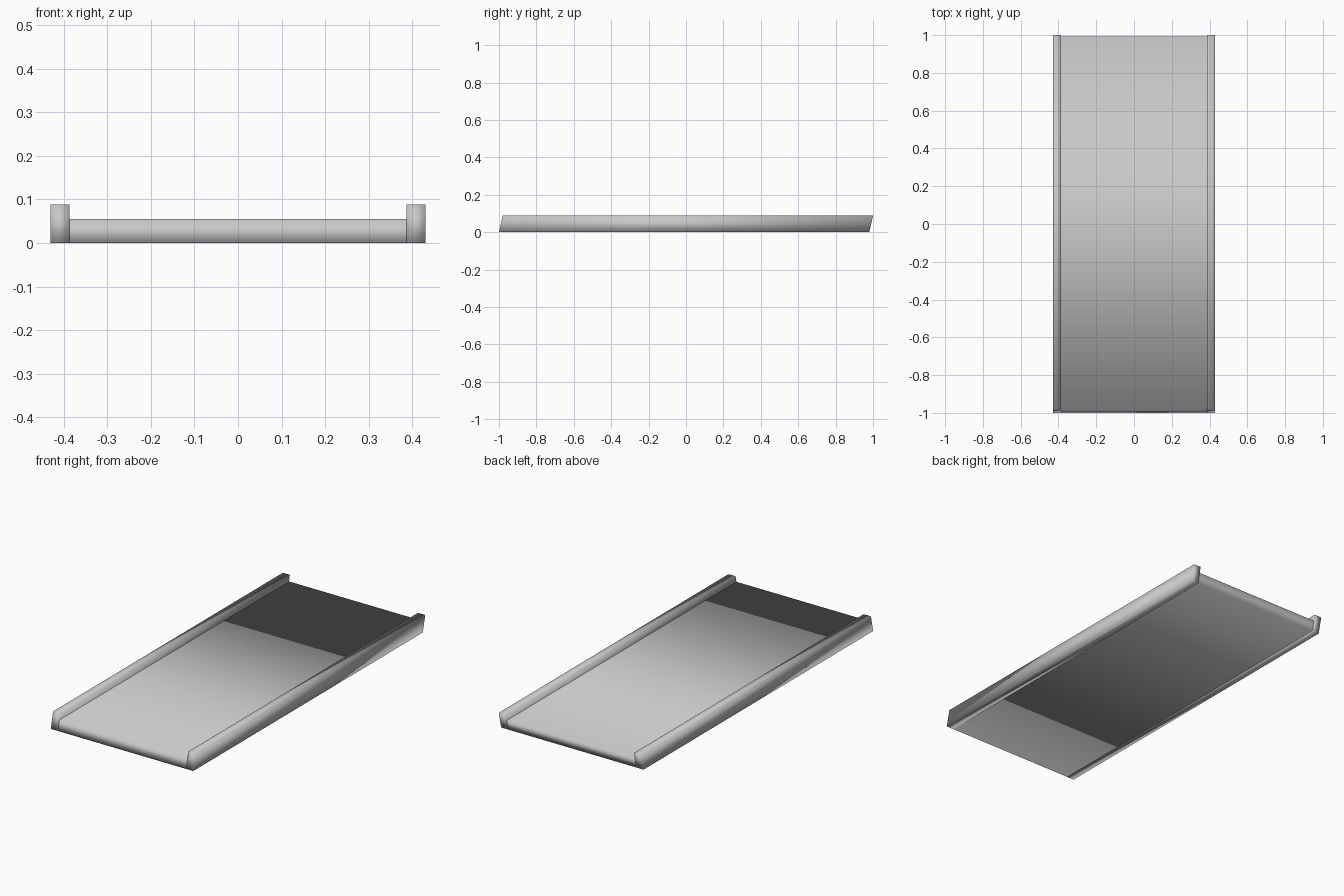
import bpy
import bmesh

# Remove the default cube
cube = bpy.data.objects.get("Cube")
if cube:
    bpy.data.objects.remove(cube, do_unlink=True)

HALF_WIDTH = 0.43
INNER = 0.387
RAIL_TOP = 0.088
DECK_TOP = 0.055
LEAN = 0.02  # how far the raked ends lean back over the rail height

grey = bpy.data.materials.new("plain grey")
grey.use_nodes = True
grey.diffuse_color = (0.58, 0.58, 0.58, 1)
grey.node_tree.nodes["Principled BSDF"].inputs["Base Color"].default_value = (0.58, 0.58, 0.58, 1)


def raked_bar(name, x0, x1, height, open_sides=False):
    """Long bar with parallel leaning ends, softly shaded all round."""
    bm = bmesh.new()
    bmesh.ops.create_cube(bm, size=1)
    for v in bm.verts:
        v.co.x = x0 if v.co.x < 0 else x1
        v.co.z = 0 if v.co.z < 0 else height
        lean = LEAN * v.co.z / RAIL_TOP
        v.co.y = (-1 if v.co.y < 0 else 1 - LEAN) + lean
    bm.normal_update()
    if open_sides:
        # The rails cover these two faces
        sides = [f for f in bm.faces if abs(f.normal.x) > 0.9]
        bmesh.ops.delete(bm, geom=sides, context='FACES')
    for f in bm.faces:
        f.smooth = True
    mesh = bpy.data.meshes.new(name)
    bm.to_mesh(mesh)
    bm.free()
    mesh.materials.append(grey)
    obj = bpy.data.objects.new(name, mesh)
    bpy.context.collection.objects.link(obj)
    return obj


# Flat deck between the rails
raked_bar("deck", -INNER, INNER, DECK_TOP, open_sides=True)

# Raised side rails
raked_bar("right_rail", -HALF_WIDTH, -INNER, RAIL_TOP)
raked_bar("left_rail", INNER, HALF_WIDTH, RAIL_TOP)
